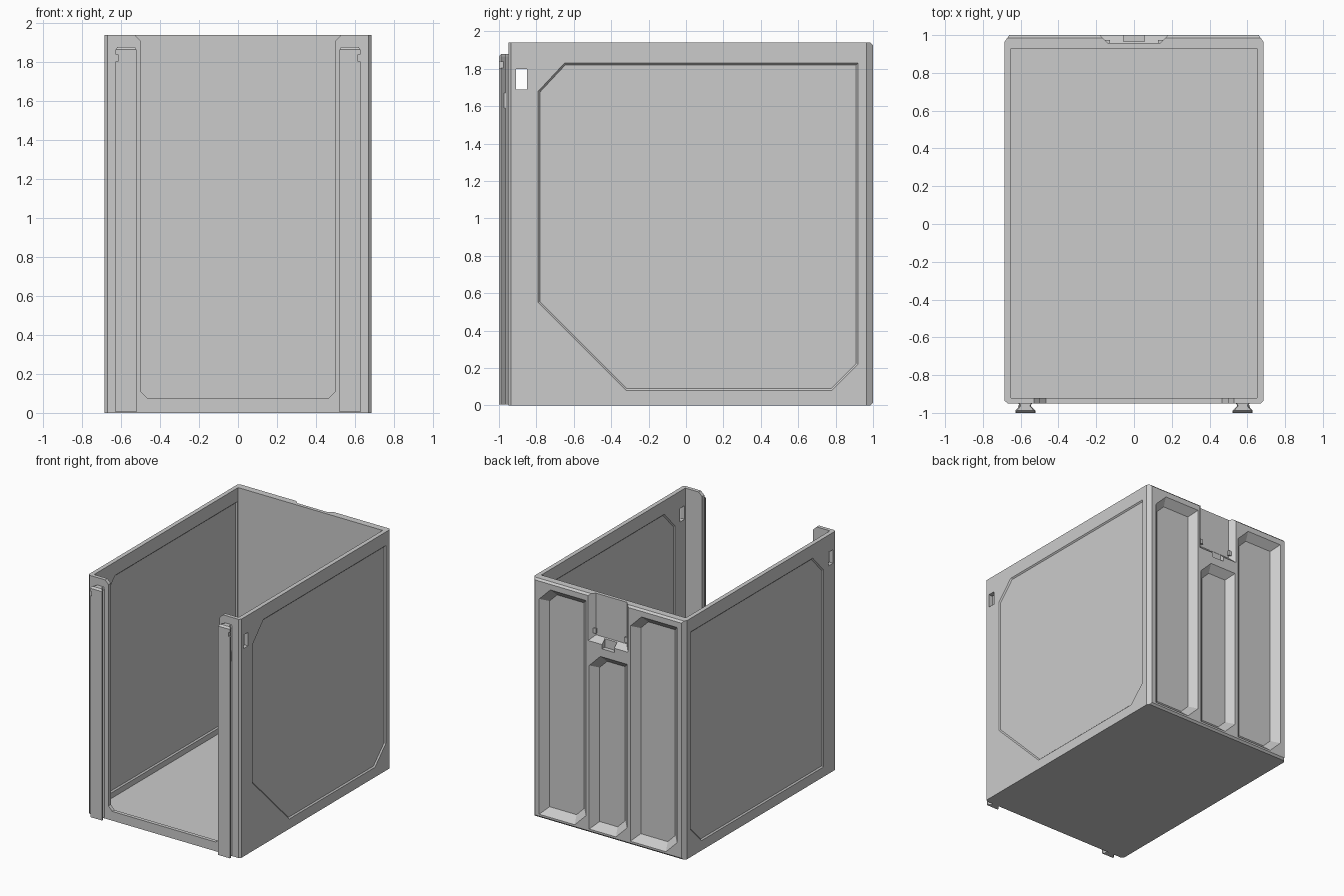
import bpy, bmesh
from mathutils import Vector

if "Cube" in bpy.data.objects:
    bpy.data.objects.remove(bpy.data.objects["Cube"])


def make(name, rings):
    """Closed solid lofted through rings of 3D points."""
    bm = bmesh.new()
    vr = [[bm.verts.new(p) for p in r] for r in rings]
    n = len(vr[0])
    for a, b in zip(vr, vr[1:]):
        for i in range(n):
            j = (i + 1) % n
            bm.faces.new((a[i], a[j], b[j], b[i]))
    bm.faces.new(vr[0])
    bm.faces.new(vr[-1])
    bmesh.ops.recalc_face_normals(bm, faces=bm.faces)
    me = bpy.data.meshes.new(name)
    bm.to_mesh(me)
    bm.free()
    ob = bpy.data.objects.new(name, me)
    bpy.context.collection.objects.link(ob)
    return ob


def box(name, lo, hi):
    plan = [(lo[0], lo[1]), (hi[0], lo[1]), (hi[0], hi[1]), (lo[0], hi[1])]
    return make(name, [[(x, y, z) for x, y in plan] for z in (lo[2], hi[2])])


def offset(poly, d):
    """Inset a convex counter-clockwise polygon by d (negative = outset)."""
    out, n = [], len(poly)
    for i in range(n):
        p0, p, p1 = (Vector(poly[k % n]) for k in (i - 1, i, i + 1))
        e0, e1 = (p - p0).normalized(), (p1 - p).normalized()
        n0, n1 = Vector((-e0.y, e0.x)), Vector((-e1.y, e1.x))
        out.append(p + (n0 + n1) * d / (1 + n0.dot(n1)))
    return out


def recess(poly, depth, place, eps=0.008):
    """Cutter with 45 degree walls; place(u, v, depth) gives the 3D point."""
    return make("recess_cutter", [[place(u, v, d) for u, v in offset(poly, d)]
                                  for d in (-eps, depth)])


def cut(ob, cutter):
    m = ob.modifiers.new("cut", 'BOOLEAN')
    m.operation, m.solver, m.object = 'DIFFERENCE', 'EXACT', cutter
    cutter.hide_render = True
    bpy.context.view_layer.objects.active = ob
    bpy.ops.object.modifier_apply(modifier=m.name)
    bpy.data.objects.remove(cutter)


H = 1.94

# Outer shell with chamfered corners
plan = [(-0.67, -0.95), (0.67, -0.95), (0.685, -0.935), (0.685, 0.965),
        (0.66, 1.0), (-0.66, 1.0), (-0.685, 0.965), (-0.685, -0.935)]
body = make("bin_body", [[(x, y, z) for x, y in plan] for z in (0, H)])
bm = bmesh.new()
bm.from_mesh(body.data)
back = [e for e in bm.edges if all(v.co.y > 0.99 for v in e.verts)
        and abs(e.verts[0].co.z - e.verts[1].co.z) < 0.01]
bmesh.ops.bevel(bm, geom=back, offset=0.015, segments=1, affect='EDGES')
bm.to_mesh(body.data)
bm.free()

# Cavity and U-shaped front opening
cut(body, box("cavity_cutter", (-0.65, -0.92, 0.035), (0.65, 0.93, 2.1)))
opening = [(-0.465, 0.075), (0.465, 0.075), (0.5, 0.11), (0.5, 1.91),
           (0.535, 1.945), (0.535, 2.1), (-0.535, 2.1), (-0.535, 1.945),
           (-0.5, 1.91), (-0.5, 0.11)]
cut(body, make("opening_cutter", [[(x, y, z) for x, z in opening] for y in (-1.1, -0.9)]))

# Shallow panels outside and inside each side wall, and small windows
panel_right = [(-0.32, 0.08), (0.78, 0.08), (0.92, 0.22), (0.92, 1.83),
               (-0.65, 1.83), (-0.79, 1.68), (-0.79, 0.55)]
panel_left = [(-0.79, 0.08), (0.78, 0.08), (0.92, 0.22), (0.92, 1.83),
              (-0.65, 1.83), (-0.79, 1.68)]
for s, panel in ((1, panel_right), (-1, panel_left)):
    cut(body, recess(panel, 0.01, lambda u, v, d: (s * (0.685 - d), u, v)))
    cut(body, recess(panel, 0.01, lambda u, v, d: (s * (0.65 + d), u, v)))
    cut(body, box("window_cutter", (s * 0.67 - 0.06, -0.91, 1.69),
                  (s * 0.67 + 0.06, -0.85, 1.80)))


# Back pockets with two clipped corners, and the latch slot above
def on_back(u, v, d):
    return (u, 1.0 - d, v)


def pocket(x0, x1, z0, z1, c=0.1):
    return [(x0 + c, z0), (x1, z0), (x1, z1 - c), (x1 - c, z1), (x0, z1), (x0, z0 + c)]


for x0, x1, top in ((-0.62, -0.2, 1.88), (-0.17, 0.17, 1.46), (0.2, 0.62, 1.88)):
    cut(body, recess(pocket(x0, x1, 0.03, top), 0.055, on_back))
cut(body, recess([(-0.18, 1.56), (0.18, 1.56), (0.18, 2.1), (-0.18, 2.1)], 0.042, on_back))
cut(body, box("catch_cutter", (-0.055, 0.965, 1.525), (0.055, 1.1, 1.6)))

# Small catches on the slot sides
for s in (-1, 1):
    box("slot_catch", (s * 0.142 - 0.014, 0.953, 1.62), (s * 0.142 + 0.014, 0.975, 1.66))

# Dovetail rails on the front
half = [(0.042, -0.945), (0.03, -0.958), (0.03, -0.965), (0.053, -0.988), (0.053, -1.0)]
profile = half + [(-x, y) for x, y in reversed(half)]
for s in (-1, 1):
    cx = s * 0.575
    rings = [[(cx + x, y, z) for x, y in profile] for z in (0.005, 1.865)]
    rings.append([(cx + x * 0.85, max(y, -0.988), 1.88) for x, y in profile])
    rail = make("front_rail", rings)
    # Latch notches on the outer edge of the rail
    ox = cx + s * 0.053
    cut(rail, box("notch_cutter", (ox - 0.012, -1.1, 1.805), (ox + 0.012, -0.9, 1.84)))
    nx = cx + s * 0.03
    box("rail_stop", (nx - 0.008, -0.99, 1.59), (nx + 0.008, -0.96, 1.67))
